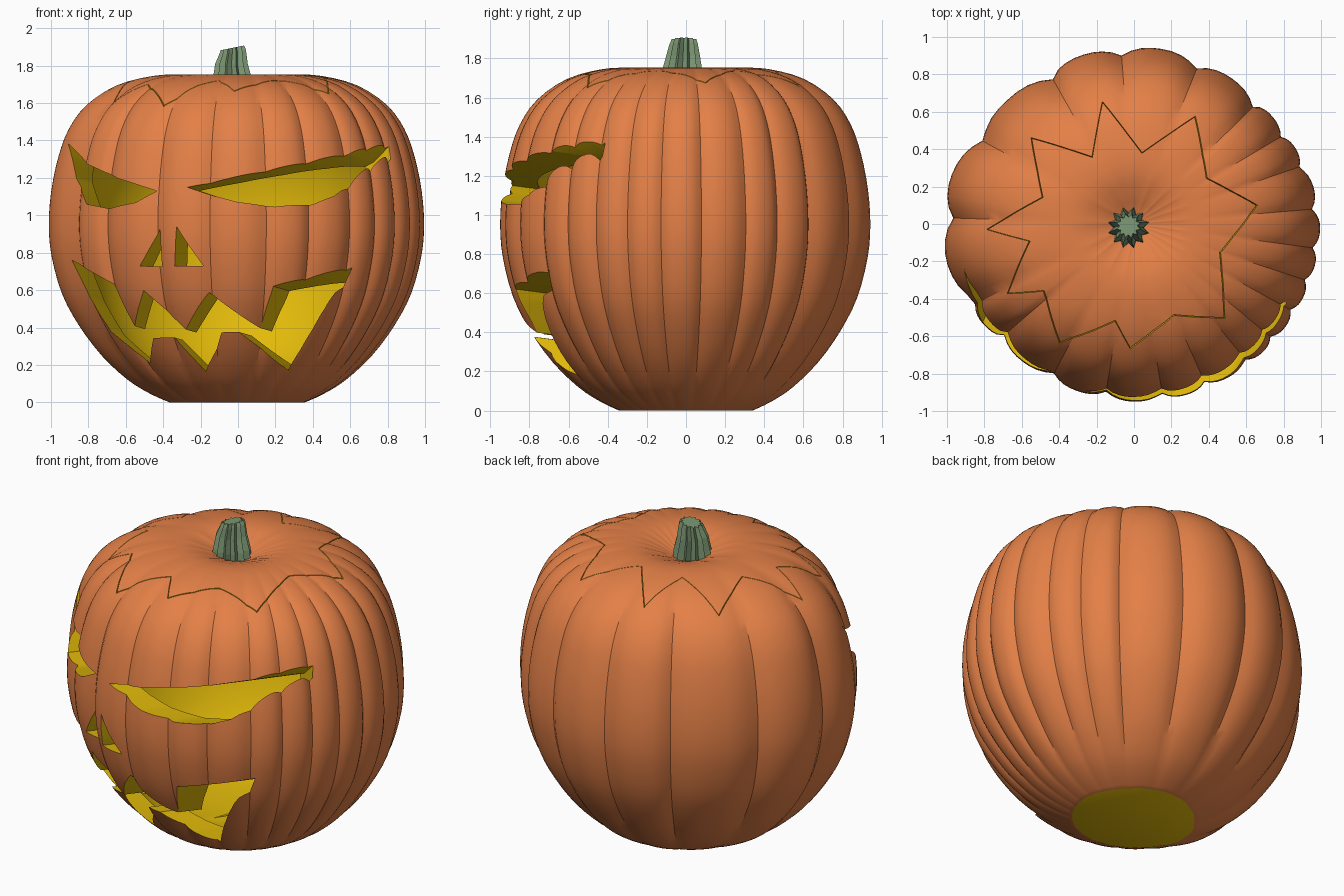
import bpy, bmesh
from math import sin, cos, radians, pi, sqrt

if "Cube" in bpy.data.objects:
    bpy.data.objects.remove(bpy.data.objects["Cube"])


def material(name, rgb):
    m = bpy.data.materials.new(name)
    m.diffuse_color = (*rgb, 1)
    m.use_nodes = True
    m.node_tree.nodes["Principled BSDF"].inputs["Base Color"].default_value = m.diffuse_color
    return m


ORANGE = material("orange skin", (0.77, 0.215, 0.063))
YELLOW = material("yellow flesh", (0.76, 0.49, 0.003))
GREEN = material("stem green", (0.20, 0.31, 0.17))


def make(name, rings, mats, index=0, bottom=None, closed=False):
    """Skin equal rings of points; cap the ends, or join last ring to first."""
    bm = bmesh.new()
    vs = [[bm.verts.new(p) for p in ring] for ring in rings]
    n = len(vs[0])
    pairs = list(zip(vs, vs[1:])) + ([(vs[-1], vs[0])] if closed else [])
    for a, b in pairs:
        for i in range(n):
            j = (i + 1) % n
            bm.faces.new((a[i], a[j], b[j], b[i])).material_index = index
    if not closed:
        bm.faces.new(vs[0][::-1]).material_index = index if bottom is None else bottom
        bm.faces.new(vs[-1]).material_index = index
    bmesh.ops.recalc_face_normals(bm, faces=bm.faces)
    me = bpy.data.meshes.new(name)
    bm.to_mesh(me)
    bm.free()
    for m in mats:
        me.materials.append(m)
    ob = bpy.data.objects.new(name, me)
    bpy.context.collection.objects.link(ob)
    return ob


def smooth_curve(pts, steps=3):
    """Catmull-Rom through profile points."""
    out = []
    for i in range(len(pts) - 1):
        p = [pts[max(i - 1, 0)], pts[i], pts[i + 1], pts[min(i + 2, len(pts) - 1)]]
        for k in range(steps):
            t = k / steps
            out.append(tuple(0.5 * (2 * b + (c - a) * t + (2 * a - 5 * b + 4 * c - d) * t * t
                                    + (3 * b - a - 3 * c + d) * t ** 3)
                             for a, b, c, d in zip(*p)))
    return out + [pts[-1]]


def lerp(x, table):
    for (x0, y0), (x1, y1) in zip(table, table[1:]):
        if x0 <= x <= x1:
            return y0 + (y1 - y0) * (x - x0) / (x1 - x0)


def cut(body, cutter):
    cutter.hide_render = True
    mod = body.modifiers.new("cut", 'BOOLEAN')
    mod.operation = 'DIFFERENCE'
    mod.solver = 'EXACT'
    mod.object = cutter
    bpy.context.view_layer.objects.active = body
    bpy.ops.object.modifier_apply(modifier=mod.name)
    bpy.data.objects.remove(cutter)


# Ribbed outer skin: lobes of uneven width between grooves, slightly uneven plan
PROFILE = [(.36, 0), (.46, .045), (.58, .12), (.72, .25), (.84, .41), (.93, .58),
           (.985, .78), (1, .95), (.987, 1.13), (.95, 1.31), (.895, 1.46), (.8, 1.59),
           (.64, 1.695), (.45, 1.745), (.3, 1.75), (.18, 1.72), (.1, 1.69), (.04, 1.67)]
GROOVES = [-8, 5, 20, 32, 46, 69, 94, 118, 150, 178, 208, 222, 243, 261, 279,
           293, 308, 319, 330, 341, 352]
PLAN = smooth_curve([(-35, .995), (0, .995), (35, .955), (60, .975), (90, 1), (135, .972), (165, 1.015),
                     (192, 1.025), (217, .98), (240, .98), (270, 1), (300, 1), (325, .995), (360, .995)])
SPOKES = []
for g0, g1 in zip(GROOVES, GROOVES[1:]):
    for k in range(8):
        t = k / 8
        deg = g0 + (g1 - g0) * t
        depth = 0.014 + 0.0014 * (g1 - g0)
        SPOKES.append((radians(deg), lerp(deg, PLAN), depth * abs(2 * t - 1) ** 2.5))


def skin_ring(r, z):
    fade = 0.3 + 0.7 * min(1, z / 0.3)
    ring = []
    for a, plan, dip in SPOKES:
        q = r * plan * (1 - dip * fade)
        ring.append((q * cos(a), q * sin(a) * 0.95, z))
    return ring


MATS = [ORANGE, YELLOW]
body = make("pumpkin_shell", [skin_ring(r, z) for r, z in smooth_curve(PROFILE)], MATS, 0, bottom=1)

# Hollow inside
INNER = [(.3, .12), (.5, .18), (.65, .34), (.75, .55), (.81, .8), (.82, .98), (.8, 1.17),
         (.74, 1.35), (.63, 1.5), (.45, 1.59), (.2, 1.58), (.04, 1.56)]
cut(body, make("cavity", [[(r * cos(i * pi / 32), 0.95 * r * sin(i * pi / 32), z) for i in range(64)]
                          for r, z in smooth_curve(INNER)], MATS, 1))

# Face holes: outlines seen from the front, carried inward along a turned, sloping direction
TURN, SLOPE = radians(24), 0.12
HEIGHTS = [(z, r) for r, z in PROFILE[:15]]


def face_hole(name, outline):
    near, far = [], []
    for (x0, z0), (x1, z1) in zip(outline, outline[1:] + outline[:1]):
        for k in range(5):
            x, z = x0 + (x1 - x0) * k / 5, z0 + (z1 - z0) * k / 5
            y = -0.95 * sqrt(max(0.04, (0.99 * lerp(z, HEIGHTS)) ** 2 - x * x))
            u = x * cos(TURN) - y * sin(TURN)
            w = x * sin(TURN) + y * cos(TURN)
            for ring, e in ((near, -1.5), (far, -0.05)):
                ring.append((u * cos(TURN) + e * sin(TURN), -u * sin(TURN) + e * cos(TURN),
                             z - SLOPE * (e - w)))
    cut(body, make(name, [near, far], MATS, 1))


face_hole("right_eye", [(-.27, 1.15), (.8, 1.37), (.79, 1.31), (.72, 1.27), (.62, 1.19), (.52, 1.1),
                        (.4, 1.06), (.2, 1.045), (0, 1.07), (-.15, 1.11)])
face_hole("left_eye", [(-.89, 1.38), (-.82, 1.28), (-.65, 1.2), (-.45, 1.135), (-.55, 1.07),
                       (-.7, 1.04), (-.81, 1.06), (-.87, 1.2)])
face_hole("left_nostril", [(-.53, .73), (-.43, .935), (-.42, .73)])
face_hole("right_nostril", [(-.34, .73), (-.33, .94), (-.19, .73)])
face_hole("mouth", [(-.89, .76), (-.685, .64), (-.56, .41), (-.51, .6), (-.28, .39), (-.165, .59),
                    (.11, .4), (.19, .62), (.61, .72), (.27, .17), (.01, .375), (-.09, .375),
                    (-.17, .165), (-.35, .35), (-.455, .345), (-.48, .21), (-.68, .38), (-.8, .56)])

# Zigzag lid cut, sloping inward
LID = [(-.17, .66), (-.22, .35), (-.56, .47), (-.48, .14), (-.81, -.03), (-.55, -.09), (-.7, -.385),
       (-.48, -.355), (-.41, -.66), (-.1, -.51), (-.02, -.67), (.21, -.48), (.49, -.51),
       (.45, -.15), (.66, .1), (.38, .24), (.33, .58), (.04, .37)]


def lid_ring(s, z):
    s *= 1 + 0.4 * (z - 1.67)
    return [(-.05 + (x + .05) * s, y * s, z) for x, y in LID]


cut(body, make("lid_groove", [lid_ring(1, 1.4), lid_ring(1, 1.9), lid_ring(.989, 1.9), lid_ring(.989, 1.4)],
               MATS, 1, closed=True))

for o in bpy.context.selected_objects:
    o.select_set(False)
body.select_set(True)
bpy.context.view_layer.objects.active = body
bpy.ops.object.shade_smooth_by_angle(angle=radians(30))

# Fluted, slightly bent stem
STEM = [(-.03, -.02, .118, 1.64), (-.03, -.02, .108, 1.73), (-.035, -.015, .09, 1.81),
        (-.03, -.012, .075, 1.87), (-.03, -.01, .065, 1.895)]
rings = []
for cx, cy, r, z in STEM:
    ring = []
    for i in range(24):
        a, q = i * pi / 12, r * (1 if i % 2 else 0.72)
        tilt = 0.2 * q * cos(a) if z > 1.85 else 0
        ring.append((cx + q * cos(a), cy + q * sin(a), z + tilt))
    rings.append(ring)
make("stem", rings, [GREEN])
